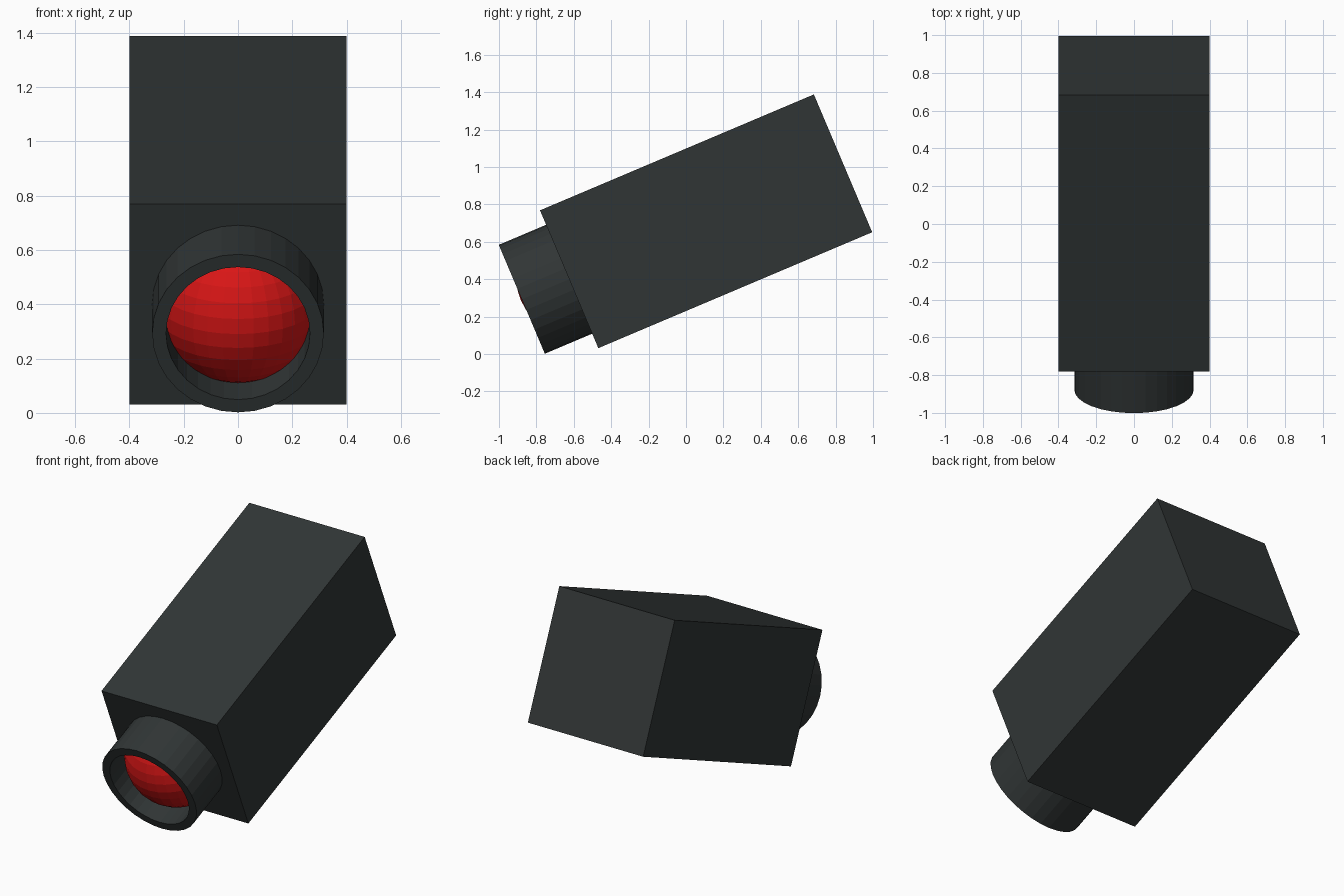
import bpy, bmesh, math
from mathutils import Matrix, Vector

if "Cube" in bpy.data.objects:
    bpy.data.objects.remove(bpy.data.objects["Cube"])

# Shared tilt: everything is built along local y, then pitched about x
TILT = math.radians(22.94)
FRAME = Matrix.Translation((0, 0.1075, 0.71)) @ Matrix.Rotation(TILT, 4, 'X')
FRONT = -1.07          # local y of the lens tube's rim
BODY_FRONT = -0.795    # local y of the housing's front face


def material(name, color):
    mat = bpy.data.materials.new(name)
    mat.diffuse_color = (*color, 1)
    mat.use_nodes = True
    mat.node_tree.nodes["Principled BSDF"].inputs["Base Color"].default_value = mat.diffuse_color
    return mat


def add_part(name, bm, mat):
    bmesh.ops.recalc_face_normals(bm, faces=bm.faces)
    mesh = bpy.data.meshes.new(name)
    bm.to_mesh(mesh)
    bm.free()
    mesh.materials.append(mat)
    obj = bpy.data.objects.new(name, mesh)
    obj.matrix_world = FRAME
    bpy.context.collection.objects.link(obj)
    return obj


dark = material("dark_casing", (0.03, 0.036, 0.036))
red = material("red_lens", (0.7, 0.008, 0.008))

# Housing: a plain closed box
bm = bmesh.new()
bmesh.ops.create_cube(bm, size=1, matrix=Matrix.Diagonal((0.8, -2 * BODY_FRONT, 0.8, 1)))
add_part("camera_housing", bm, dark)

# Lens tube: rectangular wall section turned around the long axis
bm = bmesh.new()
back = BODY_FRONT + 0.01
section = [(0.316, back), (0.316, FRONT), (0.265, FRONT), (0.265, back)]
SIDES = 32
rings = [[bm.verts.new((r * math.cos(a), y, r * math.sin(a)))
          for a in (2 * math.pi * i / SIDES for i in range(SIDES))]
         for r, y in section]
for k, ring in enumerate(rings):
    nxt = rings[(k + 1) % len(rings)]
    for i in range(SIDES):
        j = (i + 1) % SIDES
        bm.faces.new((ring[i], ring[j], nxt[j], nxt[i]))
add_part("lens_tube", bm, dark)

# Lens: faceted ball sunk into the tube, its front just proud of the rim
bm = bmesh.new()
bmesh.ops.create_uvsphere(bm, u_segments=32, v_segments=16, radius=0.297,
                          matrix=Matrix.Translation((0, FRONT + 0.29, 0)))
add_part("lens", bm, red)
